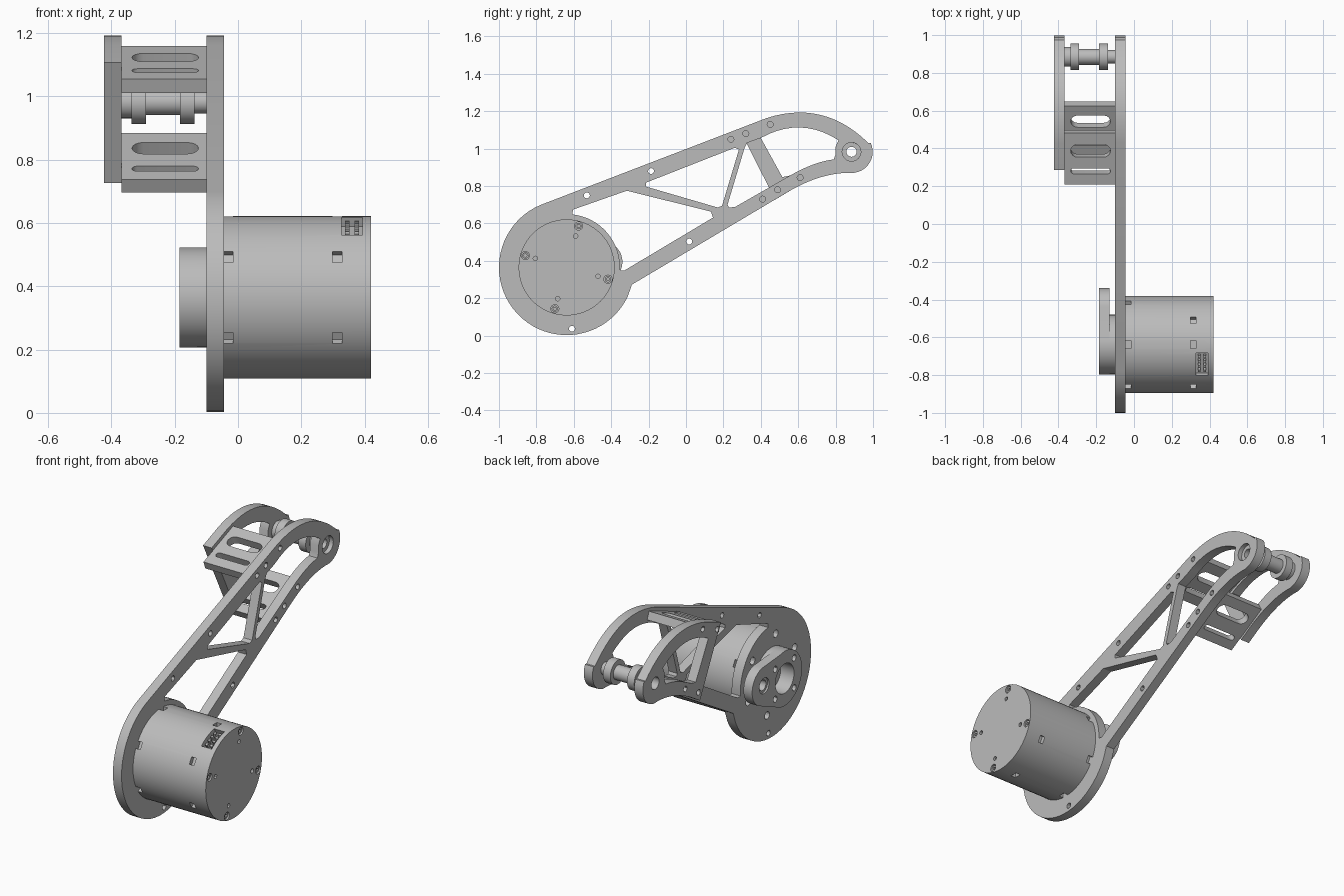
import bpy, bmesh, math
from mathutils import Matrix, Vector

cube = bpy.data.objects.get("Cube")
if cube:
    bpy.data.objects.remove(cube)

grey = bpy.data.materials.new("machined_grey")
grey.use_nodes = True
COLOUR = (0.5, 0.5, 0.5, 1)
grey.diffuse_color = COLOUR
grey.node_tree.nodes["Principled BSDF"].inputs["Base Color"].default_value = COLOUR

AXLE = (-0.638, 0.365)      # motor axis in (y, z)
TIP = (0.885, 0.983)        # shaft axis in (y, z)
SIDE = Matrix(((0, 0, 1, 0), (1, 0, 0, 0), (0, 1, 0, 0), (0, 0, 0, 1)))


def arc(c, r, a0=0, a1=360, n=12):
    """Points on an arc; a full turn leaves out the repeated last point."""
    last = n if a1 - a0 == 360 else n + 1
    angles = [math.radians(a0 + (a1 - a0) * i / n) for i in range(last)]
    return [(c[0] + r * math.cos(a), c[1] + r * math.sin(a)) for a in angles]


def bow(p, m, q, n=10):
    """Soft curve from p to q passing through m."""
    p, m, q = Vector(p), Vector(m), Vector(q)
    k = 2 * m - (p + q) / 2
    ts = [i / n for i in range(n + 1)]
    return [tuple(p * (1 - t) ** 2 + k * 2 * t * (1 - t) + q * t * t) for t in ts]


def polar(c, r, deg):
    a = math.radians(deg)
    return (c[0] + r * math.cos(a), c[1] + r * math.sin(a))


def finish(obj):
    obj.data.materials.clear()
    obj.data.materials.append(grey)
    bpy.ops.object.select_all(action='DESELECT')
    obj.select_set(True)
    bpy.context.view_layer.objects.active = obj
    bpy.ops.object.shade_smooth_by_angle(angle=math.radians(30))
    return obj


def prism(name, loops, lo, hi, frame=SIDE):
    """Extrude an outline with holes between lo and hi along the frame's z."""
    cu = bpy.data.curves.new(name, 'CURVE')
    cu.dimensions, cu.fill_mode, cu.extrude = '2D', 'BOTH', (hi - lo) / 2
    for loop in loops:
        sp = cu.splines.new('POLY')
        sp.points.add(len(loop) - 1)
        for pt, (a, b) in zip(sp.points, loop):
            pt.co = (a, b, 0, 1)
        sp.use_cyclic_u = True
    tmp = bpy.data.objects.new(name + "_curve", cu)
    bpy.context.collection.objects.link(tmp)
    bpy.context.view_layer.update()
    mesh = bpy.data.meshes.new_from_object(
        tmp.evaluated_get(bpy.context.evaluated_depsgraph_get()))
    bpy.data.objects.remove(tmp)
    mesh.transform(frame @ Matrix.Translation((0, 0, (lo + hi) / 2)))
    bm = bmesh.new()
    bm.from_mesh(mesh)
    bmesh.ops.remove_doubles(bm, verts=bm.verts, dist=1e-5)
    bmesh.ops.recalc_face_normals(bm, faces=bm.faces)
    bm.to_mesh(mesh)
    bm.free()
    obj = bpy.data.objects.new(name, mesh)
    bpy.context.collection.objects.link(obj)
    return finish(obj)


# Shared curved nose of both side plates
nose = (bow((0.556, 0.775), (0.73, 0.85), (0.895, 0.87))
        + arc(TIP, 0.113, -78, 25, 12)
        + bow((0.975, 1.03), (0.72, 1.18), (0.43, 1.163), 14))
nose_window = ([(0.80, 0.97), (0.80, 1.01)]
               + bow((0.815, 1.045), (0.61, 1.113), (0.40, 1.057))
               + ["left side"]
               + bow((0.556, 0.856), (0.68, 0.915), (0.79, 0.942)))


def window(left):
    i = nose_window.index("left side")
    return nose_window[:i] + left + nose_window[i + 1:]


top_bolts = [(0.24, 1.05), (0.32, 1.08), (0.45, 1.13)]
low_bolts = [(0.41, 0.73), (0.49, 0.78), (0.61, 0.845)]
rim_holes = [(-0.53, 0.75), (-0.187, 0.88), (0.017, 0.503), (-0.61, 0.037)]

# Main arm plate with its truss windows
outline = arc(AXLE, 0.362, 113, 334, 40) + [(-0.289, 0.273)] + nose
big_window = (arc(AXLE, 0.285, -3, 84, 16)
              + [(-0.604, 0.674), (-0.316, 0.775), (0.134, 0.663), (0.144, 0.631), (-0.33, 0.348)])
mid_window = [(-0.214, 0.818), (0.262, 1.005), (0.283, 0.995),
              (0.193, 0.695), (0.17, 0.685), (-0.214, 0.797)]
front_window = window([(0.325, 1.03), (0.312, 1.0), (0.222, 0.70), (0.23, 0.685), (0.262, 0.688)])
mounts = [arc(polar(AXLE, 0.225, a), 0.022) for a in range(40, 400, 60)]
prism("arm_plate", [outline, big_window, mid_window, front_window, arc(TIP, 0.05, n=24)]
      + [arc(p, 0.016) for p in top_bolts + low_bolts + rim_holes] + mounts, -0.10, -0.045)

# Short outer plate
prism("outer_plate", [[(0.285, 1.107), (0.476, 0.727)] + nose,
                      window([(0.515, 0.848)]), arc(TIP, 0.035, n=24)]
      + [arc(p, 0.016) for p in top_bolts[1:] + low_bolts[1:]], -0.423, -0.368)


# Slotted spacer slabs between the plates
def slot(v, r, x0=-0.335, x1=-0.125):
    return (arc((x1 - r, v), r, -90, 90, 8) + arc((x0 + r, v), r, 90, 270, 8))


def spacer(name, start, slope, length, slots):
    c, s = math.cos(slope), math.sin(slope)
    frame = Matrix(((1, 0, 0, 0), (0, c, -s, start[0]), (0, s, c, start[1]), (0, 0, 0, 1)))
    rect = [(-0.368, 0), (-0.10, 0), (-0.10, length), (-0.368, length)]
    prism(name, [rect] + [slot(v, r) for v, r in slots], -0.047, 0, frame)


spacer("upper_spacer", (0.21, 1.055), math.atan(0.385), 0.29, [(0.075, 0.016), (0.19, 0.036)])
spacer("lower_spacer", (0.37, 0.737), math.atan(0.575), 0.295, [(0.07, 0.016), (0.2, 0.036)])

# Hollow end shaft with two collars
for name, r, lo, hi in [("shaft_outer_end", 0.052, -0.368, -0.335),
                        ("outer_collar", 0.07, -0.337, -0.291),
                        ("shaft_middle", 0.042, -0.293, -0.182),
                        ("inner_collar", 0.07, -0.184, -0.138),
                        ("shaft_inner_end", 0.036, -0.14, -0.09),
                        ("shaft_bush", 0.05, -0.10, -0.07)]:
    prism(name, [arc(TIP, r, n=32), arc(TIP, 0.027, n=20)], lo, hi)

# Output crank behind the motor: hub and tapered lever
lever_end = (-0.45, 0.395)
hub_holes = [arc(AXLE, 0.085, n=32)] + [arc(polar(AXLE, 0.122, a), 0.018) for a in (45, 135, 225, 315)]
prism("crank_lever", [arc(AXLE, 0.158, 75, 303, 32) + arc(lever_end, 0.11, -66, 84, 20),
                      arc(lever_end, 0.045, n=24)] + hub_holes, -0.185, -0.13)
prism("crank_hub", [arc(AXLE, 0.158, n=48)] + hub_holes, -0.13, -0.10)
prism("lever_bush", [arc(lever_end, 0.045, n=24), arc(lever_end, 0.03, n=24)], -0.175, -0.135)

# Motor body, with notches and a socket cut into its wall
motor = prism("motor_body", [arc(AXLE, 0.257, n=64)], -0.045, 0.405)
bm = bmesh.new()


def cutter_box(x, angle, size, radius=0.257):
    a = math.radians(angle)
    y, z = polar(AXLE, radius, angle)
    m = (Matrix.Translation((x, y, z)) @ Matrix.Rotation(a, 4, 'X')
         @ Matrix.Diagonal((*size, 1)))
    bmesh.ops.create_cube(bm, size=1, matrix=m)


for k in range(6):
    cutter_box(-0.033, 30 + 60 * k, (0.034, 0.05, 0.04))
    cutter_box(0.313, (60 if k == 0 else 30 + 60 * k), (0.03, 0.05, 0.04))
cutter_box(0.36, 115, (0.066, 0.08, 0.13))
cut_mesh = bpy.data.meshes.new("notch_cutter")
bm.to_mesh(cut_mesh)
bm.free()
cutter = bpy.data.objects.new("notch_cutter", cut_mesh)
bpy.context.collection.objects.link(cutter)
cutter.hide_render = True
mod = motor.modifiers.new("notches", 'BOOLEAN')
mod.operation, mod.solver, mod.object = 'DIFFERENCE', 'EXACT', cutter
bpy.context.view_layer.objects.active = motor
bpy.ops.object.modifier_move_to_index(modifier="notches", index=0)
bpy.ops.object.modifier_apply(modifier="notches")
bpy.data.objects.remove(cutter)

# Socket pins
bm = bmesh.new()
for k in range(4):
    for x in (0.345, 0.375):
        cutter_box(x, 105 + 6.5 * k, (0.014, 0.04, 0.014), 0.228)
pin_mesh = bpy.data.meshes.new("socket_pins")
bm.to_mesh(pin_mesh)
bm.free()
pins = bpy.data.objects.new("socket_pins", pin_mesh)
bpy.context.collection.objects.link(pins)
finish(pins)

# Motor end cap with screw holes, and screw heads set inside
turns = [74 + 90 * k for k in range(4)]
prism("motor_cap", [arc(AXLE, 0.257, n=64)]
      + [arc(polar(AXLE, 0.23, a), 0.022, n=16) for a in turns]
      + [arc(polar(AXLE, 0.174, a), 0.012) for a in turns], 0.405, 0.42)
for i, a in enumerate(turns):
    prism(f"cap_screw_{i + 1}", [arc(polar(AXLE, 0.23, a), 0.017, n=16),
                                 arc(polar(AXLE, 0.23, a), 0.009, n=6)], 0.404, 0.414)
